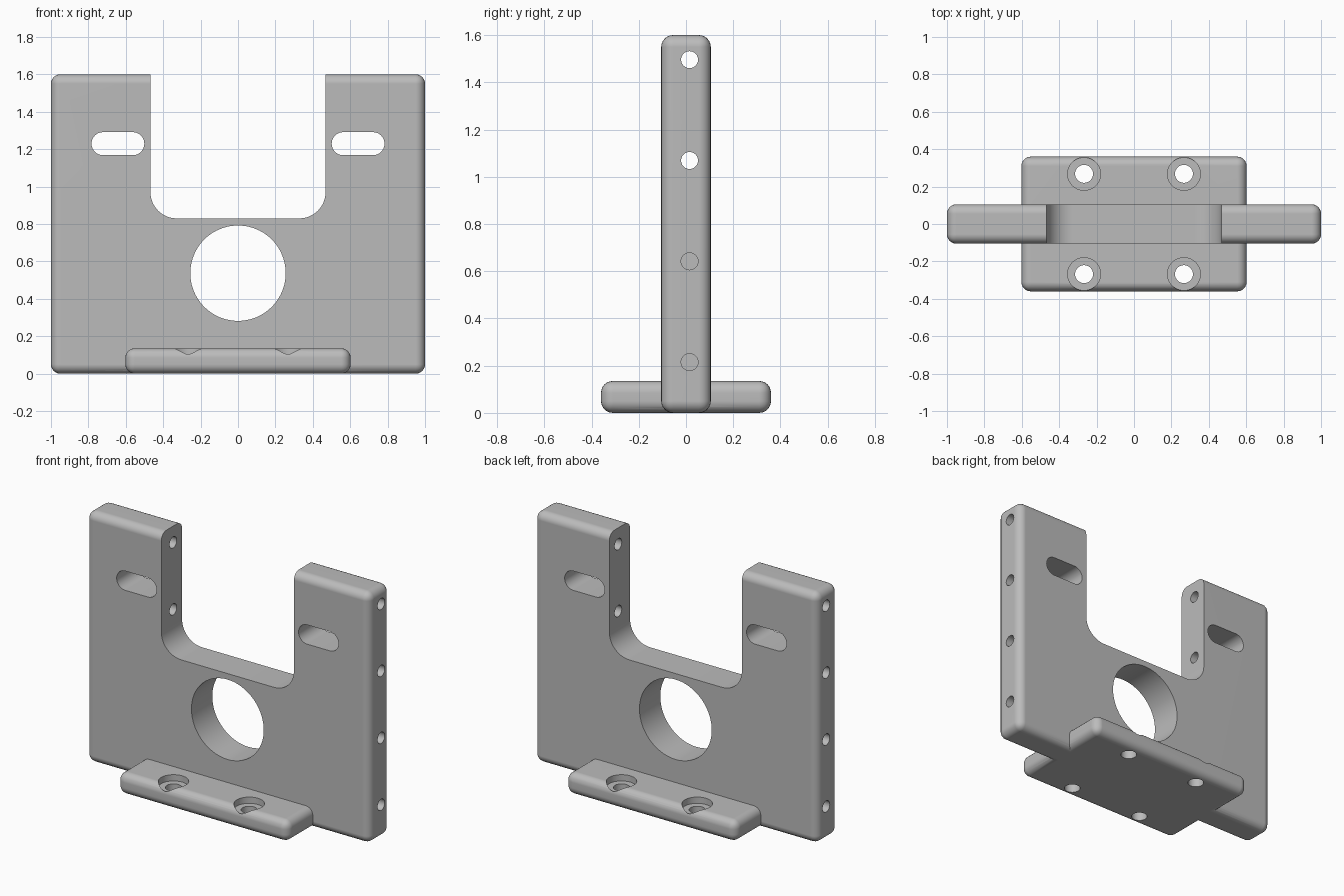
import bpy, bmesh
from math import pi
from mathutils import Matrix, Vector

if "Cube" in bpy.data.objects:
    bpy.data.objects.remove(bpy.data.objects["Cube"])

grey = bpy.data.materials.new("machined grey")
grey.use_nodes = True
colour = (0.5, 0.5, 0.5, 1)
grey.diffuse_color = colour
grey.node_tree.nodes["Principled BSDF"].inputs["Base Color"].default_value = colour


def make(name, bm):
    mesh = bpy.data.meshes.new(name)
    bm.to_mesh(mesh)
    bm.free()
    mesh.materials.append(grey)
    obj = bpy.data.objects.new(name, mesh)
    bpy.context.collection.objects.link(obj)
    return obj


def rounded_box(name, low, high, radius, segments=6, pick=lambda edge: True):
    """Box between two corners, with the picked edges rounded."""
    low, high = Vector(low), Vector(high)
    bm = bmesh.new()
    bmesh.ops.create_cube(bm, size=1)
    for v in bm.verts:
        v.co = (low + high) / 2 + v.co * (high - low)
    bmesh.ops.bevel(bm, geom=[e for e in bm.edges if pick(e)], offset=radius,
                    segments=segments, profile=0.5, affect='EDGES')
    bmesh.ops.remove_doubles(bm, verts=bm.verts, dist=0.0005)
    return make(name, bm)


def cylinder(name, centre, radius, depth, axis, sides=32):
    turn = {"x": Matrix.Rotation(pi / 2, 4, "Y"),
            "y": Matrix.Rotation(pi / 2, 4, "X"),
            "z": Matrix.Identity(4)}[axis]
    bm = bmesh.new()
    bmesh.ops.create_cone(bm, cap_ends=True, segments=sides, radius1=radius,
                          radius2=radius, depth=depth,
                          matrix=Matrix.Translation(centre) @ turn)
    return make(name, bm)


def combine(target, tool, operation='DIFFERENCE'):
    bpy.context.view_layer.objects.active = target
    mod = target.modifiers.new("combine", 'BOOLEAN')
    mod.operation, mod.solver, mod.object = operation, 'EXACT', tool
    bpy.ops.object.modifier_apply(modifier=mod.name)
    bpy.data.objects.remove(tool)


def along_y(edge):
    return abs(edge.verts[0].co.y - edge.verts[1].co.y) > 0.01


def low_along_y(edge):
    return along_y(edge) and edge.verts[0].co.z < 1


# Upright plate and foot, fully rounded and joined
bracket = rounded_box("mounting_bracket", (-1, -0.105, 0), (1, 0.105, 1.6), 0.05)
foot = rounded_box("foot", (-0.602, -0.36, 0), (0.602, 0.36, 0.135), 0.05)
combine(bracket, foot, 'UNION')

# Open notch with rounded lower corners
combine(bracket, rounded_box("notch", (-0.468, -0.5, 0.83), (0.468, 0.5, 2),
                             0.14, 12, low_along_y))

# Large bore below the notch
combine(bracket, cylinder("bore", (0, 0, 0.537), 0.255, 1, "y", 80))

for side in (-1, 1):
    # Adjusting slot in each arm
    combine(bracket, rounded_box("slot", (side * 0.642 - 0.141, -0.5, 1.168),
                                 (side * 0.642 + 0.141, 0.5, 1.291),
                                 0.0612, 10, along_y))
    # Side holes: open into the notch above, blind below
    for i in range(4):
        combine(bracket, cylinder("side_hole", (side * 0.8, 0.015, 0.215 + i * 0.427),
                                  0.036, 0.8 if i > 1 else 0.6, "x", 24))
    # Counterbored screw holes in the foot
    for end in (-1, 1):
        x, y = side * 0.267, end * 0.268
        combine(bracket, cylinder("counterbore", (x, y, 0.195), 0.088, 0.2, "z", 40))
        combine(bracket, cylinder("screw_hole", (x, y, 0.1), 0.048, 0.5, "z"))

# Smooth fillets and bores with crisp cut edges
bpy.ops.object.select_all(action='DESELECT')
bracket.select_set(True)
bpy.context.view_layer.objects.active = bracket
bpy.ops.object.shade_smooth_by_angle(angle=pi / 6)
weighted = bracket.modifiers.new("flat face normals", 'WEIGHTED_NORMAL')
weighted.keep_sharp = True
